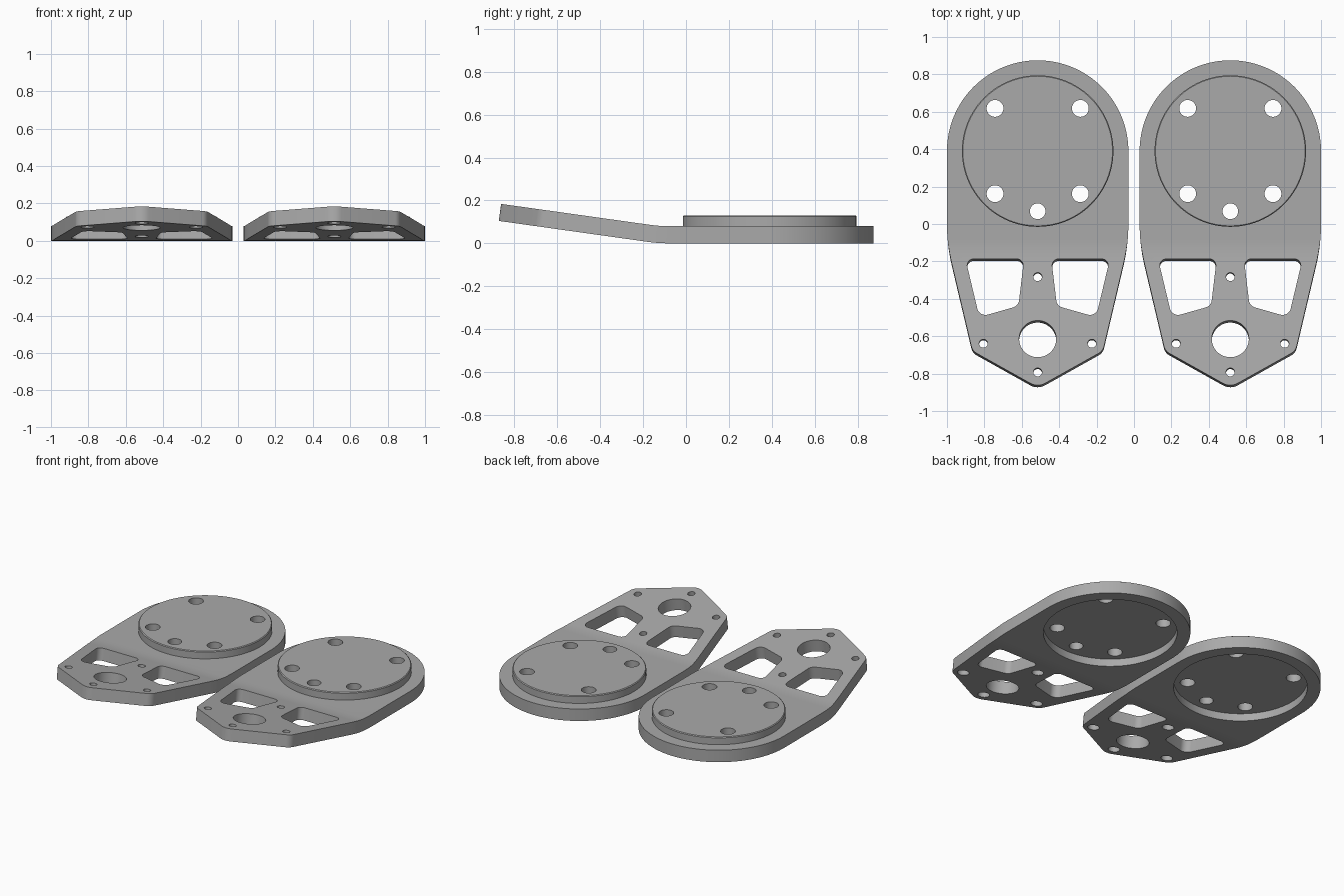
import bpy, bmesh, math
from mathutils import Vector

if "Cube" in bpy.data.objects:
    bpy.data.objects.remove(bpy.data.objects["Cube"])

grey = bpy.data.materials.new("satin grey")
grey.diffuse_color = (0.40, 0.40, 0.40, 1)
grey.use_nodes = True
grey.node_tree.nodes["Principled BSDF"].inputs["Base Color"].default_value = grey.diffuse_color

CX, PAD_Y = 0.515, 0.39            # plate centre offset, round pad centre
T = 0.08                           # plate thickness
BEND_START, BEND_LEN, BEND = -0.08, 0.10, math.radians(8)


def fillet(corners, steps=8):
    """Round every (x, y, radius) corner of a polygon."""
    pts = []
    for i, (x, y, r) in enumerate(corners):
        p = Vector((x, y))
        a = (Vector(corners[i - 1][:2]) - p).normalized()
        b = (Vector(corners[(i + 1) % len(corners)][:2]) - p).normalized()
        if r == 0:
            pts.append(p)
            continue
        half = a.angle(b) / 2
        centre = p + (a + b).normalized() * (r / math.sin(half))
        t = r / math.tan(half)
        va, vb = p + a * t - centre, p + b * t - centre
        sweep = va.angle_signed(vb)
        for k in range(steps + 1):
            ang = -sweep * k / steps
            c, s = math.cos(ang), math.sin(ang)
            pts.append(centre + Vector((va.x * c - va.y * s, va.x * s + va.y * c)))
    return pts


def circle(x, y, r, n=48):
    return [Vector((x + r * math.cos(2 * math.pi * i / n),
                    y + r * math.sin(2 * math.pi * i / n))) for i in range(n)]


def prism(name, pts, z0, z1):
    """Extrude a closed 2D outline between two heights."""
    bm = bmesh.new()
    face = bm.faces.new([bm.verts.new((p.x, p.y, z0)) for p in pts])
    ext = bmesh.ops.extrude_face_region(bm, geom=[face])
    top = [g for g in ext["geom"] if isinstance(g, bmesh.types.BMVert)]
    bmesh.ops.translate(bm, verts=top, vec=(0, 0, z1 - z0))
    bmesh.ops.recalc_face_normals(bm, faces=bm.faces)
    mesh = bpy.data.meshes.new(name)
    bm.to_mesh(mesh)
    bm.free()
    mesh.materials.append(grey)
    ob = bpy.data.objects.new(name, mesh)
    bpy.context.collection.objects.link(ob)
    return ob


def cut(ob, cutters):
    """Subtract cutters and bake the result."""
    for c in cutters:
        m = ob.modifiers.new("cut", "BOOLEAN")
        m.operation, m.solver, m.object = "DIFFERENCE", "EXACT", c
    dg = bpy.context.evaluated_depsgraph_get()
    mesh = bpy.data.meshes.new_from_object(ob.evaluated_get(dg))
    ob.modifiers.clear()
    ob.data = mesh
    for c in cutters:
        bpy.data.objects.remove(c)


def smooth(ob):
    bpy.ops.object.select_all(action="DESELECT")
    ob.select_set(True)
    bpy.context.view_layer.objects.active = ob
    bpy.ops.object.shade_smooth_by_angle(angle=math.radians(25))


# --- plate outline: round back, tapering sides, blunt pointed front
outline = [Vector((0.485 * math.cos(math.pi * i / 64), PAD_Y + 0.485 * math.sin(math.pi * i / 64)))
           for i in range(65)]
outline += fillet([(0.485, PAD_Y, 0), (-0.485, PAD_Y, 0), (-0.485, -0.113, 1.0), (-0.349, -0.695, 0.06),
                   (0, -0.892, 0.08), (0.349, -0.695, 0.06), (0.485, -0.113, 1.0)])[2:]
plate = prism("mounting_plate", outline, 0, T)

# edge loops across the bend
bm = bmesh.new()
bm.from_mesh(plate.data)
for i in range(9):
    bmesh.ops.bisect_plane(bm, geom=bm.verts[:] + bm.edges[:] + bm.faces[:],
                           plane_co=(0, BEND_START - BEND_LEN * i / 8, 0), plane_no=(0, 1, 0))
bm.to_mesh(plate.data)
bm.free()

# --- plate openings: pad seat, two windows, large hole, counterbored screw holes
cutters = [prism("seat_cutter", circle(0, PAD_Y, 0.405, 96), -0.1, 0.3),
           prism("hole_cutter", circle(0, -0.63, 0.099, 64), -0.1, 0.3)]
for s in (-1, 1):
    window = fillet([(s * 0.386, -0.198, 0.035), (s * 0.073, -0.198, 0.035),
                     (s * 0.103, -0.452, 0.045), (s * 0.312, -0.512, 0.045)])
    cutters.append(prism("window_cutter", window, -0.1, 0.3))
for x, y in ((0, -0.295), (0, -0.81), (-0.29, -0.655), (0.29, -0.655)):
    cutters.append(prism("screw_cutter", circle(x, y, 0.023, 24), -0.1, 0.3))
    cutters.append(prism("bore_cutter", circle(x, y, 0.036, 24), -0.1, 0.04))
cut(plate, cutters)

# --- bend the front part upward
R = BEND_LEN / BEND
for v in plate.data.vertices:
    d = BEND_START - v.co.y
    if d > 1e-6:
        a = min(d, BEND_LEN) / R
        rest = max(d - BEND_LEN, 0)
        y = (R - v.co.z) * math.sin(a) + rest * math.cos(a)
        z = R - (R - v.co.z) * math.cos(a) + rest * math.sin(a)
        v.co.y, v.co.z = BEND_START - y, z
smooth(plate)

# --- round pad raised above the plate, recessed below, with five holes
pad = prism("round_pad", circle(0, PAD_Y, 0.405, 96), 0.05, 0.13)
bm = bmesh.new()
bm.from_mesh(pad.data)
rim = [e for e in bm.edges if all(v.co.z > 0.12 for v in e.verts)]
bmesh.ops.bevel(bm, geom=rim, offset=0.005, segments=1, affect="EDGES")
bm.to_mesh(pad.data)
bm.free()
spots = [(sx * 0.228, PAD_Y + sy * 0.228, 0.045) for sx in (-1, 1) for sy in (-1, 1)]
spots.append((0, 0.068, 0.042))
cut(pad, [prism("pad_cutter", circle(x, y, r, 32), -0.1, 0.3) for x, y, r in spots])
smooth(pad)

# --- the second, identical unit
for ob in (plate, pad):
    ob.location.x = -CX
    twin = ob.copy()
    twin.name = "right_" + ob.name
    twin.location.x = CX
    bpy.context.collection.objects.link(twin)
    ob.name = "left_" + ob.name
